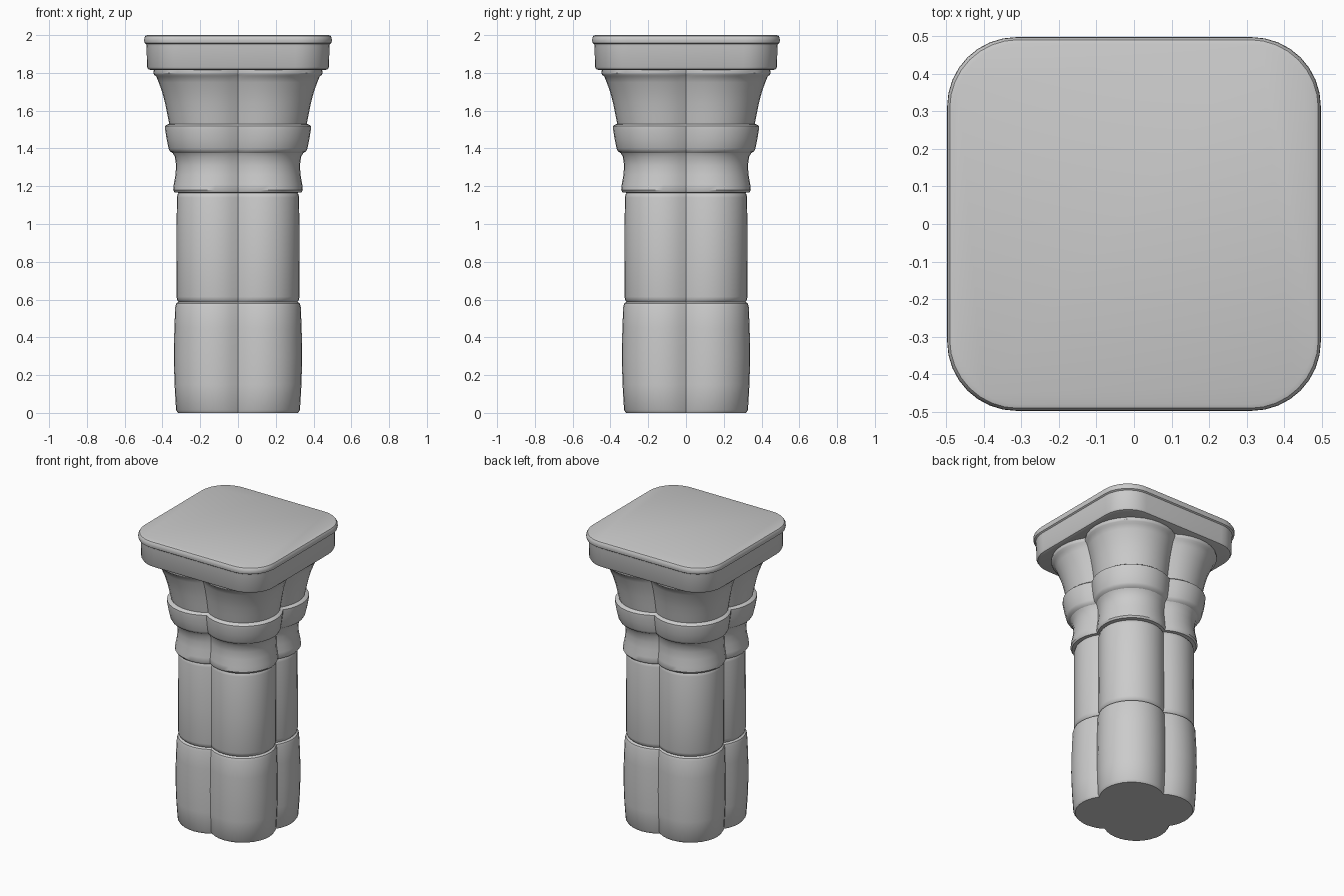
import bpy, bmesh, math

if "Cube" in bpy.data.objects:
    bpy.data.objects.remove(bpy.data.objects["Cube"])


def quatrefoil(e, segs=14):
    """Four round lobes on the diagonals, reaching e along x and y."""
    c, r = 0.365 * e, 0.635 * e
    lo = math.degrees(math.acos(-c / r))
    pts = []
    for k in range(4):
        q = math.radians(90 * k + 45)
        cx, cy = c * math.sqrt(2) * math.cos(q), c * math.sqrt(2) * math.sin(q)
        start = math.radians(90 - lo + 90 * k)
        sweep = math.radians(2 * lo - 90)
        for i in range(segs):
            a = start + sweep * i / segs
            pts.append((cx + r * math.cos(a), cy + r * math.sin(a)))
    return pts


def rounded_square(e, segs=8):
    """Square of half width e with generous corners and slightly bowed sides."""
    r = 0.37 * e
    pts = []
    for k in range(4):
        q = math.radians(90 * k + 45)
        d = (e - r) * math.sqrt(2)
        for i in range(segs + 1):
            a = math.radians(90 * k + 90 * i / segs)
            pts.append((d * math.cos(q) + r * math.cos(a),
                        d * math.sin(q) + r * math.sin(a)))
    return pts


def loft(name, section, profile, cap_bottom=False, cap_top=False):
    """Stack sections along z; profile holds (half width, height) pairs."""
    bm = bmesh.new()
    rings = [[bm.verts.new((x, y, z)) for x, y in section(e)] for e, z in profile]
    n = len(rings[0])
    for a, b in zip(rings, rings[1:]):
        for i in range(n):
            j = (i + 1) % n
            bm.faces.new((a[i], a[j], b[j], b[i]))
    if cap_bottom:
        bm.faces.new(rings[0][::-1])
    if cap_top:
        bm.faces.new(rings[-1])
    mesh = bpy.data.meshes.new(name)
    bm.to_mesh(mesh)
    bm.free()
    ob = bpy.data.objects.new(name, mesh)
    bpy.context.collection.objects.link(ob)
    bpy.ops.object.select_all(action='DESELECT')
    ob.select_set(True)
    bpy.context.view_layer.objects.active = ob
    bpy.ops.object.shade_smooth_by_angle(angle=math.radians(35))


# Shaft: two slightly bulging drums meeting at a groove
loft("lower_drum", quatrefoil,
     [(0.318, 0), (0.328, 0.015), (0.336, 0.15), (0.340, 0.3), (0.337, 0.45),
      (0.332, 0.565), (0.327, 0.58), (0.314, 0.588)], cap_bottom=True)
loft("upper_drum", quatrefoil,
     [(0.314, 0.588), (0.322, 0.597), (0.326, 0.615), (0.325, 0.85),
      (0.324, 1.14), (0.320, 1.158), (0.314, 1.165)])

# Capital: necking, projecting band, flared bell
loft("necking", quatrefoil,
     [(0.314, 1.165), (0.336, 1.168), (0.343, 1.18), (0.340, 1.21), (0.331, 1.26),
      (0.328, 1.31), (0.334, 1.355), (0.345, 1.375)])
loft("band", quatrefoil,
     [(0.345, 1.375), (0.361, 1.385), (0.368, 1.40), (0.378, 1.45), (0.386, 1.50),
      (0.386, 1.518), (0.376, 1.526), (0.364, 1.53)])
loft("bell", quatrefoil,
     [(0.364, 1.53), (0.374, 1.58), (0.386, 1.64), (0.402, 1.70), (0.420, 1.75),
      (0.432, 1.78), (0.444, 1.79), (0.448, 1.80), (0.444, 1.825)])

# Abacus: rounded square slab with a thin lip at the top
loft("abacus", rounded_square,
     [(0.462, 1.815), (0.476, 1.82), (0.482, 1.832), (0.484, 1.94), (0.486, 1.952),
      (0.495, 1.958), (0.497, 1.97), (0.496, 1.985), (0.490, 1.996), (0.480, 2.0)],
     cap_bottom=True, cap_top=True)
